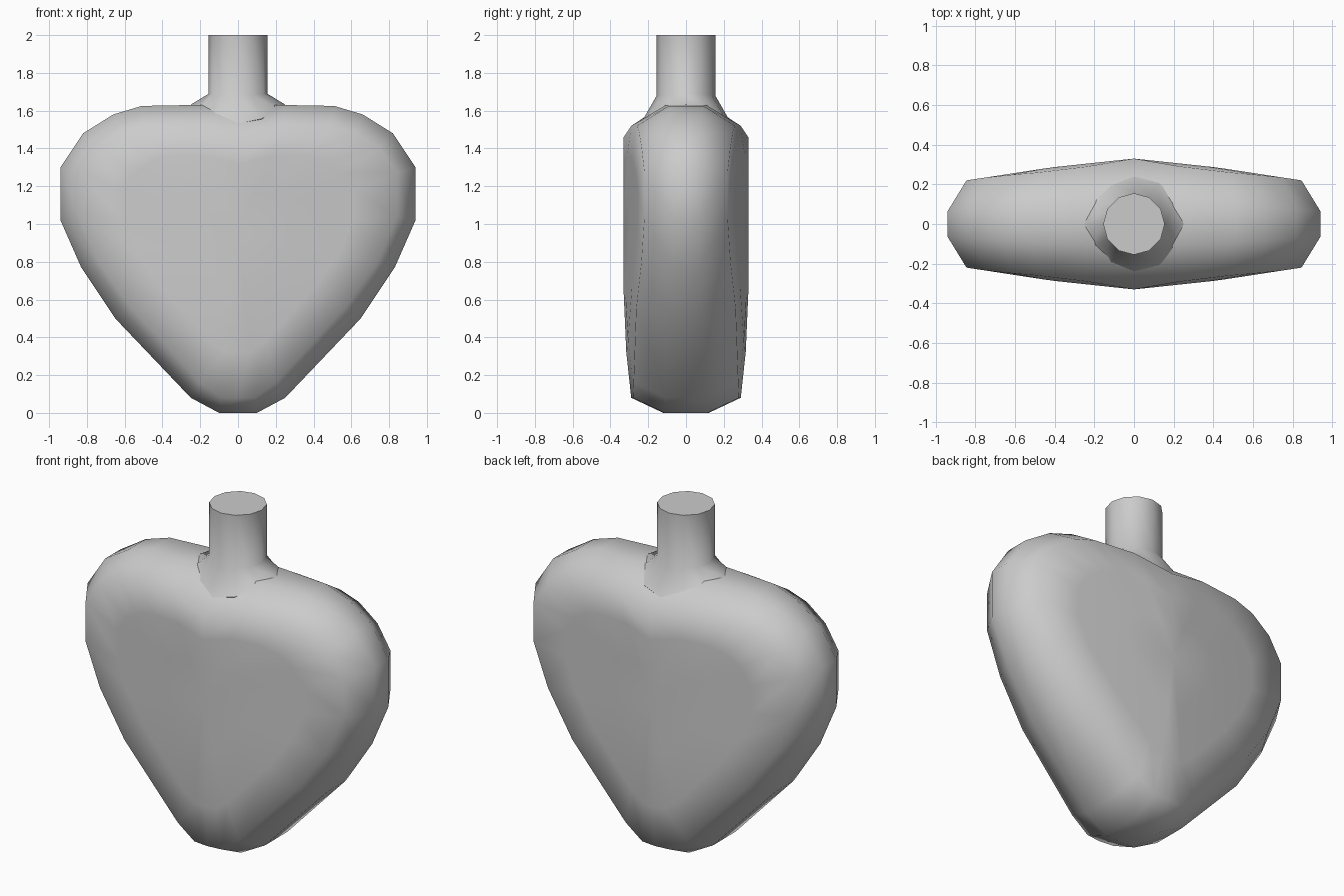
import bpy, bmesh, math

if "Cube" in bpy.data.objects:
    bpy.data.objects.remove(bpy.data.objects["Cube"])


def finish(bm, name, angle):
    bmesh.ops.recalc_face_normals(bm, faces=bm.faces)
    me = bpy.data.meshes.new(name)
    bm.to_mesh(me)
    bm.free()
    ob = bpy.data.objects.new(name, me)
    bpy.context.collection.objects.link(ob)
    bpy.ops.object.select_all(action='DESELECT')
    ob.select_set(True)
    bpy.context.view_layer.objects.active = ob
    bpy.ops.object.shade_smooth_by_angle(angle=math.radians(angle))
    return ob


def bridge(bm, a, b):
    n = len(a)
    for i in range(n):
        j = (i + 1) % n
        bm.faces.new((a[i], a[j], b[j], b[i]))


def mirrored(half):
    # closed outline from its right half, end points lie on x = 0
    return half + [(-x, z) for x, z in half[-2:0:-1]]


def depth(x, z):
    # half thickness of the bulged front and back
    x = abs(x)
    d = 0.33 - 0.107 * x if x < 0.42 else 0.285 - 0.153 * (x - 0.42)
    d -= 0.04 * min(1, max(0, (0.45 - z) / 0.37))
    return d - 0.015 * min(1, max(0, (z - 1.46) / 0.06))


# heart-shaped body: outer rim, inset edge, then shrinking rings on each face
rim = mirrored([(0, 0), (.10, 0), (.25, .08), (.65, .50), (.83, .77), (.94, 1.02),
                (.94, 1.30), (.82, 1.48), (.66, 1.58), (.51, 1.625), (.24, 1.63), (0, 1.63)])
edge = mirrored([(0, .08), (.09, .08), (.20, .16), (.56, .55), (.74, .80), (.845, 1.04),
                 (.845, 1.27), (.75, 1.40), (.62, 1.485), (.49, 1.52), (.24, 1.52), (0, 1.46)])
bm = bmesh.new()
rims = []
for s in (-1, 1):
    prev = [bm.verts.new((x, s * (.12 - .055 * min(1, abs(x) / .94)), z)) for x, z in rim]
    rims.append(prev)
    for k in (1, .72, .36):
        pts = [(x * k, .95 + (z - .95) * k) for x, z in edge]
        ring = [bm.verts.new((x, s * depth(x, z), z)) for x, z in pts]
        bridge(bm, prev, ring)
        prev = ring
    c = bm.verts.new((0, s * .33, .95))
    for i in range(len(prev)):
        bm.faces.new((prev[i], prev[(i + 1) % len(prev)], c))
bridge(bm, *rims)
finish(bm, "bottle_body", 85)

# neck with a flared foot that follows the shoulder
bm = bmesh.new()
N = 12
rings = []
for rx, ry, z, drop in ((.155, .155, 2, 0), (.155, .155, 1.69, .01),
                        (.25, .24, 1.632, .10), (.22, .20, 1.55, .08)):
    ring = []
    for i in range(N):
        a = 2 * math.pi * i / N
        ring.append(bm.verts.new((rx * math.cos(a), ry * math.sin(a),
                                  z - drop * math.sin(a) ** 2)))
    rings.append(ring)
for a, b in zip(rings, rings[1:]):
    bridge(bm, a, b)
bm.faces.new(rings[0])
finish(bm, "bottle_neck", 60)
